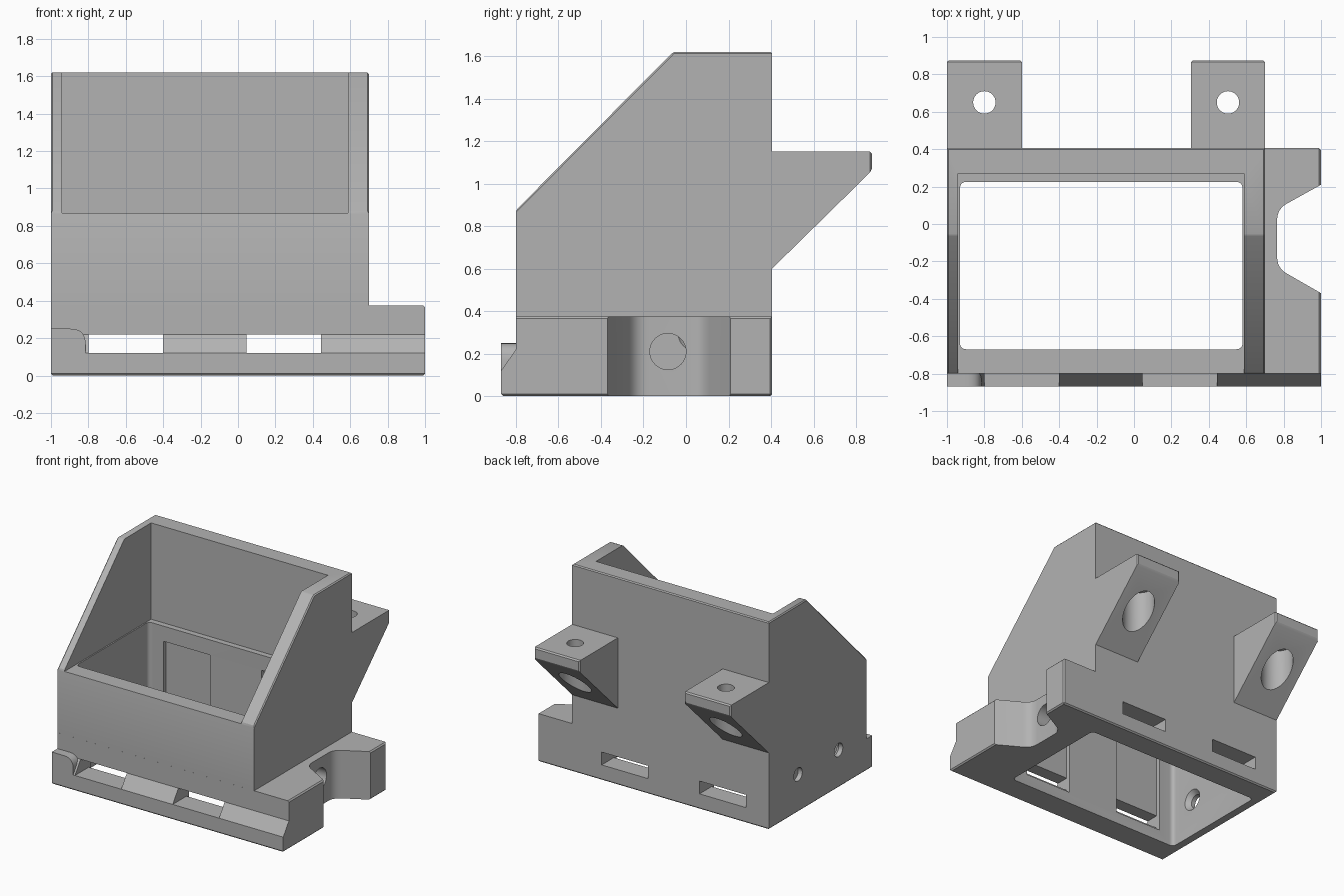
import bpy, bmesh, math
from mathutils import Matrix, Vector

cube = bpy.data.objects.get("Cube")
if cube:
    bpy.data.objects.remove(cube)

grey = bpy.data.materials.new("light_grey_plastic")
grey.use_nodes = True
grey.diffuse_color = (0.45, 0.45, 0.45, 1)
grey.node_tree.nodes["Principled BSDF"].inputs["Base Color"].default_value = (0.45, 0.45, 0.45, 1)

# Axis maps for profile coordinates (u, v) and extrusion depth w
AXES = {"x": lambda u, v, w: (w, u, v),
        "y": lambda u, v, w: (u, w, v),
        "z": lambda u, v, w: (u, v, w)}


def finish(bm, name):
    bmesh.ops.recalc_face_normals(bm, faces=bm.faces)
    mesh = bpy.data.meshes.new(name)
    bm.to_mesh(mesh)
    bm.free()
    mesh.materials.append(grey)
    obj = bpy.data.objects.new(name, mesh)
    bpy.context.scene.collection.objects.link(obj)
    return obj


def prism(name, axis, profile, lo, hi, rounds=None, chamfer=None, width=0.01):
    """Extrude a profile; round corners given as {index: radius}; chamfer edges by rule."""
    rounds = rounds or {}
    pts = []
    for i, p in enumerate(profile):
        p = Vector(p)
        if i not in rounds:
            pts.append(p)
            continue
        a = (Vector(profile[i - 1]) - p).normalized() * rounds[i]
        b = (Vector(profile[(i + 1) % len(profile)]) - p).normalized() * rounds[i]
        for k in range(7):
            t = k / 6
            pts.append(p + a * (1 - t) ** 2 + b * t ** 2)
    bm = bmesh.new()
    ends = [[bm.verts.new(AXES[axis](p.x, p.y, w)) for p in pts] for w in (lo, hi)]
    bm.faces.new(ends[0])
    bm.faces.new(ends[1])
    n = len(pts)
    for i in range(n):
        j = (i + 1) % n
        bm.faces.new((ends[0][i], ends[0][j], ends[1][j], ends[1][i]))
    if chamfer:
        edges = [e for e in bm.edges if all(chamfer(v.co) for v in e.verts)]
        bmesh.ops.bevel(bm, geom=edges, offset=width, segments=1, affect="EDGES")
    return finish(bm, name)


def box(name, x, y, z, radius=0):
    corners = [(x[0], y[0]), (x[1], y[0]), (x[1], y[1]), (x[0], y[1])]
    rounds = {i: radius for i in range(4)} if radius else None
    return prism(name, "z", corners, z[0], z[1], rounds)


def bore(name, axis, centre, length, r1, r2=None):
    bm = bmesh.new()
    bmesh.ops.create_cone(bm, cap_ends=True, segments=40, radius1=r1,
                          radius2=r1 if r2 is None else r2, depth=length)
    turn = Matrix.Rotation(math.pi / 2, 4, "Y") if axis == "x" else Matrix()
    bmesh.ops.transform(bm, matrix=Matrix.Translation(centre) @ turn, verts=bm.verts)
    return finish(bm, name)


def combine(target, other, operation):
    mod = target.modifiers.new(operation, "BOOLEAN")
    mod.operation, mod.solver, mod.object = operation, "EXACT", other
    bpy.context.view_layer.objects.active = target
    bpy.ops.object.modifier_apply(modifier=mod.name)
    bpy.data.objects.remove(other)


# Base plinth with a sloped front rail
bracket = prism("mounting_bracket", "x",
                [(-0.87, 0), (0.405, 0), (0.405, 0.375), (-0.8, 0.375), (-0.8, 0.22), (-0.87, 0.12)],
                -1, 1, chamfer=lambda c: c.z < 0.01 or (c.z > 0.3 and c.x > 0.9))

# Clamp notch in the side of the plinth
notch = prism("notch", "z", [(1.1, 0.265), (1, 0.21), (0.765, 0.08), (0.765, -0.235),
                             (1, -0.37), (1.1, -0.427)], -0.1, 0.5, {2: 0.06, 3: 0.06})
combine(bracket, notch, "DIFFERENCE")

# Tall holder with sloping side walls
holder = prism("holder", "x", [(-0.8, 0.2), (0.405, 0.2), (0.405, 1.62), (-0.06, 1.62), (-0.8, 0.875)],
               -1, 0.7, chamfer=lambda c: c.z > 0.8, width=0.008)
combine(bracket, holder, "UNION")

# Rounded stop at one end of the rail
stop = prism("rail_stop", "y", [(-1, 0.05), (-0.815, 0.05), (-0.815, 0.25), (-1, 0.25)],
             -0.87, -0.75, {2: 0.08})
combine(bracket, stop, "UNION")

# Rear mounting tabs
TABS = ((-1, -0.6), (0.305, 0.7))
for lo, hi in TABS:
    tab = prism("rear_tab", "x", [(0.3, 0.5), (0.405, 0.6), (0.875, 1.06), (0.875, 1.15), (0.3, 1.15)],
                lo, hi, chamfer=lambda c: c.y > 0.8)
    combine(bracket, tab, "UNION")

# Cavity: rounded lower well and wider upper opening
combine(bracket, box("well", (-0.93, 0.58), (-0.67, 0.225), (-0.1, 1), 0.035), "DIFFERENCE")
combine(bracket, box("opening", (-0.94, 0.588), (-1, 0.27), (0.868, 2)), "DIFFERENCE")

# Slots through front and back, with tall recesses inside
for lo, hi in ((-0.8, -0.4), (0.045, 0.445)):
    combine(bracket, box("slot", (lo, hi), (-1, 0.6), (0.12, 0.22)), "DIFFERENCE")
    combine(bracket, box("recess", (lo, hi), (-0.7, 0.255), (0.09, 0.75)), "DIFFERENCE")

# Tab screw holes, counterbored from below
for lo, hi in TABS:
    x = (lo + hi) / 2
    combine(bracket, bore("screw_hole", "z", (x, 0.65, 1), 0.6, 0.06), "DIFFERENCE")
    combine(bracket, bore("counterbore", "z", (x, 0.65, 0.8), 0.52, 0.115), "DIFFERENCE")

# Side holes: one large, two small and countersunk inside
combine(bracket, bore("cable_hole", "x", (0.7, -0.085, 0.21), 0.4, 0.085), "DIFFERENCE")
for y in (-0.455, 0.045):
    combine(bracket, bore("side_hole", "x", (-1, y, 0.295), 0.3, 0.052), "DIFFERENCE")
    combine(bracket, bore("countersink", "x", (-0.94, y, 0.295), 0.05, 0.052, 0.095), "DIFFERENCE")

bpy.ops.object.select_all(action="DESELECT")
bracket.select_set(True)
bpy.context.view_layer.objects.active = bracket
bpy.ops.object.shade_smooth_by_angle(angle=math.radians(25))
